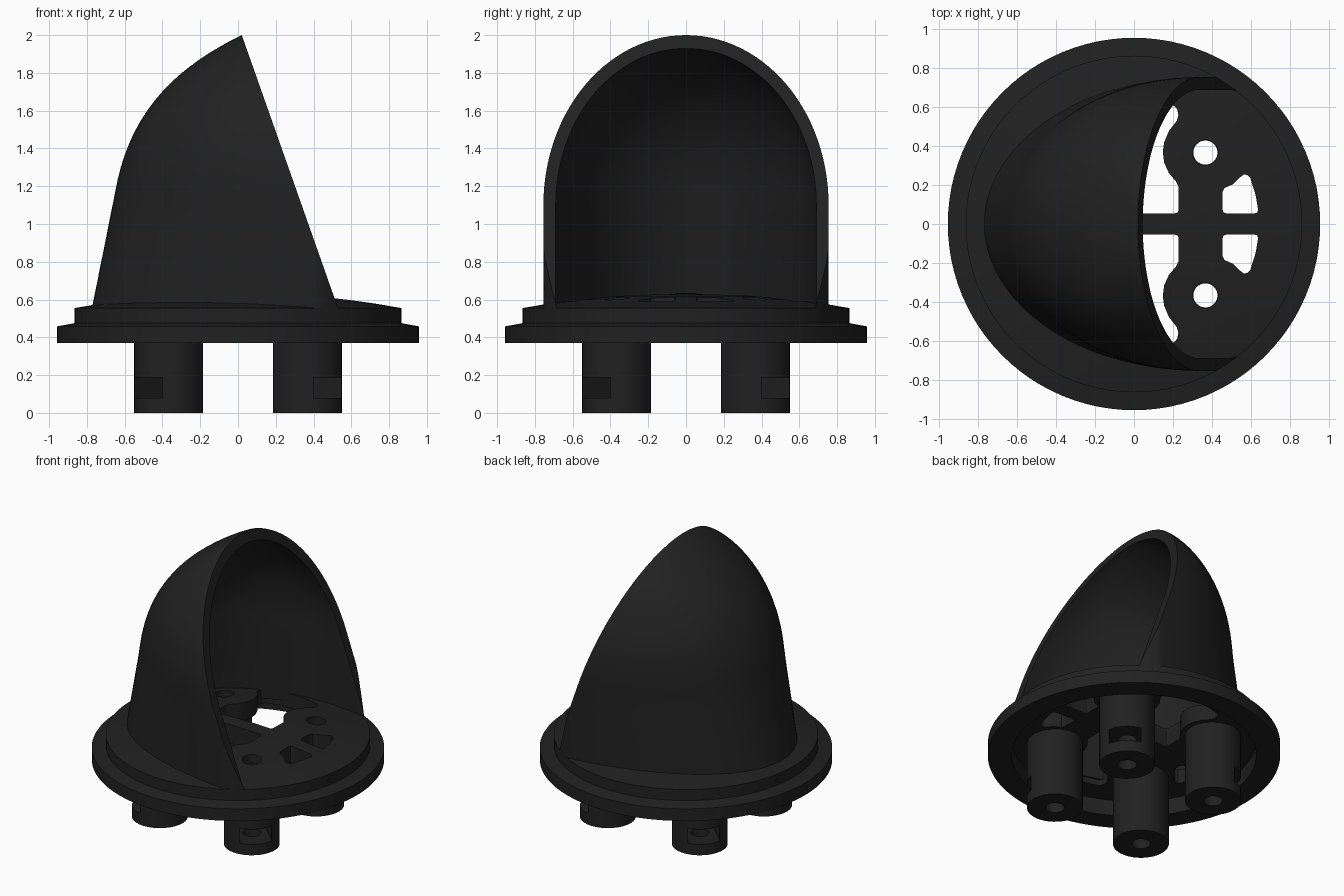
import bpy, bmesh, math
from mathutils import Matrix

if "Cube" in bpy.data.objects:
    bpy.data.objects.remove(bpy.data.objects["Cube"])

black = bpy.data.materials.new("matte_black")
black.diffuse_color = (0.015, 0.015, 0.015, 1)
black.use_nodes = True
black.node_tree.nodes["Principled BSDF"].inputs["Base Color"].default_value = black.diffuse_color
POST, HOLE_R = 0.367, 0.065


def make(name, bm):
    bmesh.ops.remove_doubles(bm, verts=bm.verts, dist=1e-5)
    bmesh.ops.recalc_face_normals(bm, faces=bm.faces)
    me = bpy.data.meshes.new(name)
    bm.to_mesh(me)
    bm.free()
    me.materials.append(black)
    ob = bpy.data.objects.new(name, me)
    bpy.context.collection.objects.link(ob)
    return ob


def cylinder(bm, x, y, r, z0, z1, n=48):
    bmesh.ops.create_cone(bm, cap_ends=True, segments=n, radius1=r, radius2=r, depth=z1 - z0,
                          matrix=Matrix.Translation((x, y, (z0 + z1) / 2)))


def prism(bm, pts, z0, z1):
    low = [bm.verts.new((x, y, z0)) for x, y in pts]
    top = [bm.verts.new((x, y, z1)) for x, y in pts]
    bm.faces.new(low)
    bm.faces.new(top)
    for i in range(len(pts)):
        j = (i + 1) % len(pts)
        bm.faces.new((low[i], low[j], top[j], top[i]))


def select(ob):
    bpy.ops.object.select_all(action='DESELECT')
    ob.select_set(True)
    bpy.context.view_layer.objects.active = ob


def cut(ob, *cutters):
    select(ob)
    for c in cutters:
        c.hide_render = True
        m = ob.modifiers.new("cut", 'BOOLEAN')
        m.operation, m.solver, m.object = 'DIFFERENCE', 'EXACT', c
        bpy.ops.object.modifier_apply(modifier=m.name)
    for c in cutters:
        bpy.data.objects.remove(c)


def smooth(ob, deg=25):
    select(ob)
    bpy.ops.object.shade_smooth_by_angle(angle=math.radians(deg))


# Stepped base plate: slightly domed top, hollow underside
def dome(r):
    return 0.635 - 0.107 * r * r


profile = [(0, 0.5), (0.80, 0.485), (0.80, 0.37), (0.957, 0.37), (0.957, 0.458), (0.865, 0.475)]
profile += [(0.865 * k / 6, dome(0.865 * k / 6)) for k in range(6, -1, -1)]
bm = bmesh.new()
vs = [bm.verts.new((r, 0, z)) for r, z in profile]
edges = [bm.edges.new(p) for p in zip(vs, vs[1:])]
bmesh.ops.spin(bm, geom=vs + edges, cent=(0, 0, 0), axis=(0, 0, 1), angle=2 * math.pi, steps=96)
plate = make("base_plate", bm)

# Floor openings: a wide middle pair, four small outer ones, four screw holes
middle = [(0.21, .055), (.225, .06), (.23, .075), (.23, .19), (.215, .22), (.18, .26), (.155, .315),
          (.148, .37), (.155, .42), (.18, .48), (.22, .53), (.228, .56), (.222, .59), (.205, .608), (.1, .637)]
outer = [(.475, .055), (.46, .06), (.455, .075), (.455, .165), (.465, .185), (.51, .205), (.545, .24),
         (.565, .255), (.585, .25), (.598, .235), (.625, .15), (.638, .075), (.635, .06), (.62, .055)]
bm = bmesh.new()
for sy in (1, -1):
    prism(bm, [(x, sy * y) for x, y in middle] + [(-x, sy * y) for x, y in reversed(middle)], 0.3, 0.8)
    for sx in (1, -1):
        prism(bm, [(sx * x, sy * y) for x, y in outer], 0.3, 0.8)
        cylinder(bm, sx * POST, sy * POST, HOLE_R, 0.3, 0.8, 32)
cut(plate, make("floor_cutter", bm))
smooth(plate)

# Four hollow posts with a nut slot facing outward
for sx in (1, -1):
    for sy in (1, -1):
        x, y = sx * POST, sy * POST
        bm = bmesh.new()
        cylinder(bm, x, y, 0.183, 0, 0.55)
        post = make("mounting_post", bm)
        bm = bmesh.new()
        cylinder(bm, x, y, HOLE_R - 0.003, -0.2, 0.8, 32)
        bore = make("bore_cutter", bm)
        bm = bmesh.new()
        bmesh.ops.create_cube(bm, size=1, matrix=Matrix.Translation((x, y, 0.133))
                              @ Matrix.Rotation(math.atan2(sy, sx), 4, 'Z')
                              @ Matrix.Translation((0.075, 0, 0)) @ Matrix.Diagonal((0.35, 0.21, 0.107, 1)))
        cut(post, bore, make("slot_cutter", bm))
        smooth(post)


# Hood: half-elliptical sections that end on a slanted cut plane
def cut_x(z):
    return 0.02 + (2.0 - z) * 0.3525


def back_x(z, base, curve):
    if z <= curve[0][1]:
        return base + 0.2 * (z - 0.57)
    lo, hi = 0.0, 1.0
    for _ in range(40):
        t = (lo + hi) / 2
        w = ((1 - t) ** 3, 3 * t * (1 - t) ** 2, 3 * t * t * (1 - t), t ** 3)
        px, pz = (sum(k * p[i] for k, p in zip(w, curve)) for i in (0, 1))
        lo, hi = (t, hi) if pz < z else (lo, t)
    return px


def hood_skin(bm, half, top, base, curve):
    rings = []
    levels = [(0.53 + 0.57 * k / 10, half) for k in range(10)]
    for k in range(29):
        a = math.pi / 2 * k / 28
        levels.append((1.1 + (top - 1.1) * math.sin(a), half * math.cos(a)))
    for z, b in levels:
        front = cut_x(z)
        c = min(0.34, front)
        depth = c - back_x(z, base, curve)
        pts = [(c + (front - c) * k / 5, -b) for k in range(5, 0, -1)]
        for k in range(49):
            t = math.pi * (k / 48 - 0.5)
            pts.append((c - depth * math.cos(t), b * math.sin(t)))
        pts += [(c + (front - c) * k / 5, b) for k in range(1, 6)]
        ring = []
        for x, y in pts:
            # keep the front legs inside the round step
            lim = math.sqrt(max(0.865 ** 2 - x * x, 0)) if x > 0 else 9
            ring.append(bm.verts.new((x, max(-lim, min(lim, y)), z)))
        rings.append(ring)
    for r0, r1 in zip(rings, rings[1:]):
        for i in range(len(r0) - 1):
            bm.faces.new((r0[i], r0[i + 1], r1[i + 1], r1[i]))
    return rings


bm = bmesh.new()
out = hood_skin(bm, 0.755, 2.0, -0.77, [(-0.64, 1.22), (-0.56, 1.60), (-0.33, 1.83), (0.02, 2.0)])
inn = hood_skin(bm, 0.69, 1.93, -0.705, [(-0.577, 1.21), (-0.495, 1.57), (-0.28, 1.78), (0.045, 1.93)])
for e in (0, -1):
    for k in range(len(out) - 1):
        bm.faces.new((out[k][e], out[k + 1][e], inn[k + 1][e], inn[k][e]))
for i in range(len(out[0]) - 1):
    bm.faces.new((out[0][i], out[0][i + 1], inn[0][i + 1], inn[0][i]))
smooth(make("hood", bm), 30)
